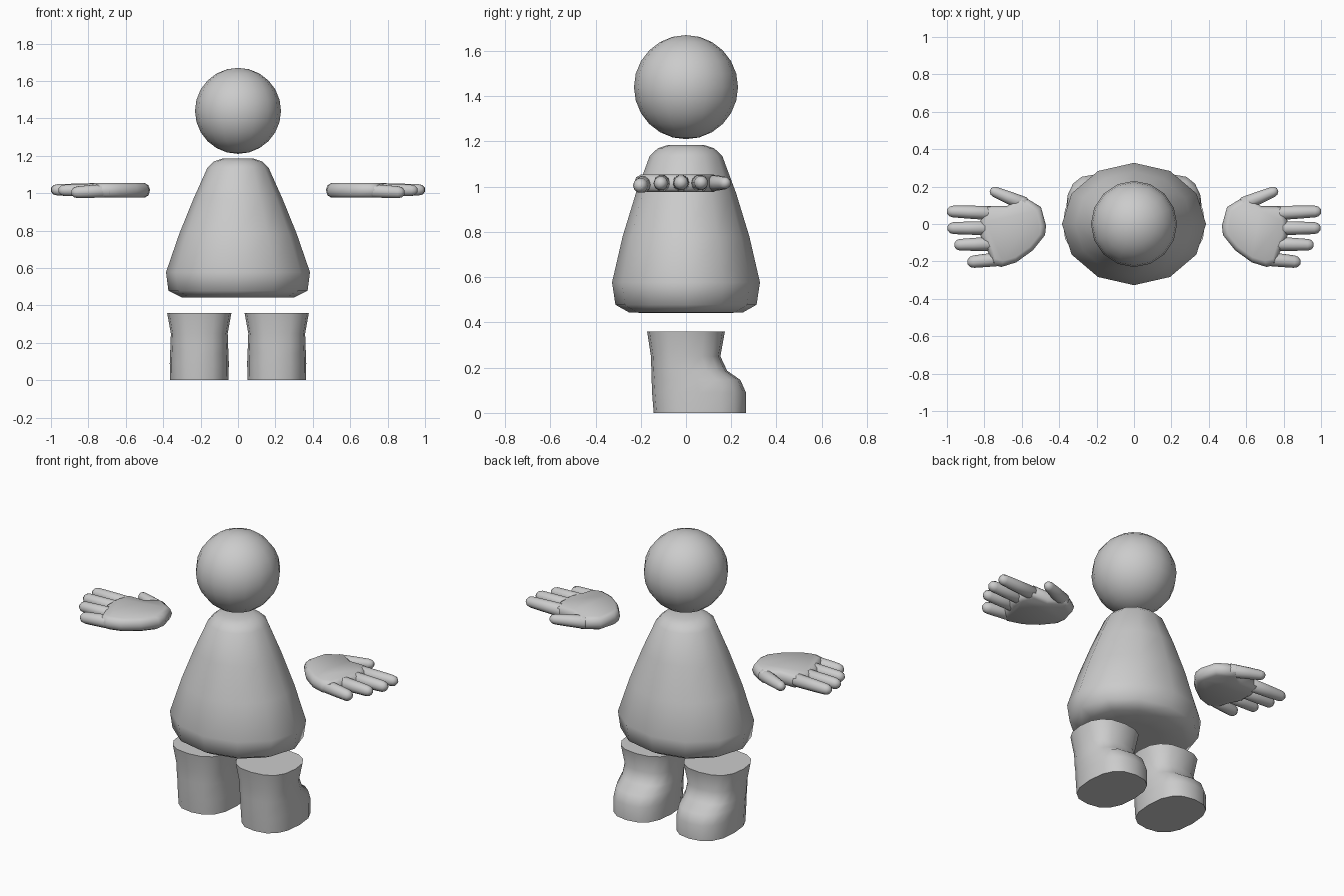
import bpy, bmesh, math
from mathutils import Vector

cube = bpy.data.objects.get("Cube")
if cube:
    bpy.data.objects.remove(cube, do_unlink=True)

GREY = (0.6, 0.6, 0.6, 1)
mat = bpy.data.materials.new("plain grey")
mat.diffuse_color = GREY
mat.use_nodes = True
mat.node_tree.nodes["Principled BSDF"].inputs["Base Color"].default_value = GREY


def finish(name, bm, angle=180):
    """Turn a bmesh into a smooth-shaded grey object."""
    bmesh.ops.recalc_face_normals(bm, faces=bm.faces)
    mesh = bpy.data.meshes.new(name)
    bm.to_mesh(mesh)
    bm.free()
    mesh.materials.append(mat)
    ob = bpy.data.objects.new(name, mesh)
    bpy.context.collection.objects.link(ob)
    bpy.ops.object.select_all(action='DESELECT')
    ob.select_set(True)
    bpy.context.view_layer.objects.active = ob
    if angle < 180:
        bpy.ops.object.shade_smooth_by_angle(angle=math.radians(angle))
    else:
        bpy.ops.object.shade_smooth()
    return ob


def loft(bm, rings):
    """Skin a stack of equal-sized point rings and cap both ends."""
    loops = [[bm.verts.new(p) for p in ring] for ring in rings]
    for a, b in zip(loops, loops[1:]):
        for i in range(len(a)):
            j = (i + 1) % len(a)
            bm.faces.new((a[i], a[j], b[j], b[i]))
    bm.faces.new(loops[0][::-1])
    bm.faces.new(loops[-1])


def oval(cx, rx, back, front, z, n=12, power=1.0):
    """Oval ring spanning back..front in y; power below 1 makes it boxier."""
    cy, ry = (back + front) / 2, (front - back) / 2
    pts = []
    for i in range(n):
        c, s = math.cos(math.tau * i / n), math.sin(math.tau * i / n)
        pts.append((cx + rx * math.copysign(abs(c) ** power, c),
                    cy + ry * math.copysign(abs(s) ** power, s), z))
    return pts


def digit(bm, base, tip, r0, r1, n=10):
    """Tapered finger with a rounded tip."""
    base, tip = Vector(base), Vector(tip)
    length = (tip - base).length
    d = (tip - base).normalized()
    side = Vector((-d.y, d.x, 0)).normalized()
    up = d.cross(side)
    steps = [(0, r0 * 0.6), (r0 * 0.5, r0), (length * 0.55, (r0 + r1) / 2),
             (length - r1, r1), (length - r1 * 0.4, r1 * 0.82), (length, r1 * 0.35)]
    loft(bm, [[base + d * t + side * (r * math.cos(math.tau * i / n))
               + up * (r * math.sin(math.tau * i / n)) for i in range(n)]
              for t, r in steps])


# Head
bm = bmesh.new()
bmesh.ops.create_uvsphere(bm, u_segments=16, v_segments=12, radius=0.23)
bmesh.ops.translate(bm, verts=bm.verts, vec=(0, 0, 1.44))
finish("head", bm)

# Bell-shaped body: z, half width, half depth
BODY = [(0.442, 0.15, 0.13), (0.443, 0.30, 0.25), (0.478, 0.372, 0.312),
        (0.577, 0.385, 0.327), (0.78, 0.315, 0.28), (0.97, 0.238, 0.222),
        (1.137, 0.163, 0.16), (1.17, 0.128, 0.124), (1.184, 0.084, 0.08)]
bm = bmesh.new()
loft(bm, [oval(0, rx, -ry, ry, z) for z, rx, ry in BODY])
finish("body", bm)

# Boots: z, half width, heel y, toe y
BOOT = [(0, 0.156, -0.143, 0.265), (0.09, 0.158, -0.15, 0.265),
        (0.146, 0.156, -0.152, 0.24), (0.186, 0.154, -0.153, 0.182),
        (0.25, 0.152, -0.155, 0.152), (0.36, 0.172, -0.172, 0.172)]
for side, sign in (("left", 1), ("right", -1)):
    bm = bmesh.new()
    loft(bm, [oval(sign * 0.207, rx, b, f, z, 16, 0.8) for z, rx, b, f in BOOT])
    finish(side + "_boot", bm, 60)

# Hands: palm slab from an outline, then four fingers and a thumb
PALM = [(0.47, -0.01), (0.476, -0.06), (0.54, -0.14), (0.63, -0.205),
        (0.71, -0.23), (0.76, -0.215), (0.78, -0.15), (0.82, -0.065),
        (0.82, 0.02), (0.79, 0.095), (0.68, 0.095), (0.594, 0.15), (0.497, 0.09)]
LAYERS = [(0.976, 0.84), (0.988, 0.95), (1.016, 1.0), (1.042, 0.95), (1.054, 0.84)]
DIGITS = [((0.75, 0.058, 1.016), (1.0, 0.068, 1.018), 0.038, 0.031),
          ((0.75, -0.022, 1.016), (0.997, -0.022, 1.018), 0.038, 0.032),
          ((0.73, -0.105, 1.016), (0.96, -0.112, 1.015), 0.038, 0.031),
          ((0.67, -0.182, 1.015), (0.89, -0.205, 1.003), 0.038, 0.033),
          ((0.57, 0.10, 1.016), (0.768, 0.182, 1.016), 0.038, 0.028)]
for side, sign in (("left", 1), ("right", -1)):
    bm = bmesh.new()
    loft(bm, [[(0.65 + (x - 0.65) * s, -0.03 + (y + 0.03) * s, z) for x, y in PALM]
              for z, s in LAYERS])
    for d in DIGITS:
        digit(bm, *d)
    bmesh.ops.scale(bm, verts=bm.verts, vec=(sign, 1, 1))
    finish(side + "_hand", bm)
